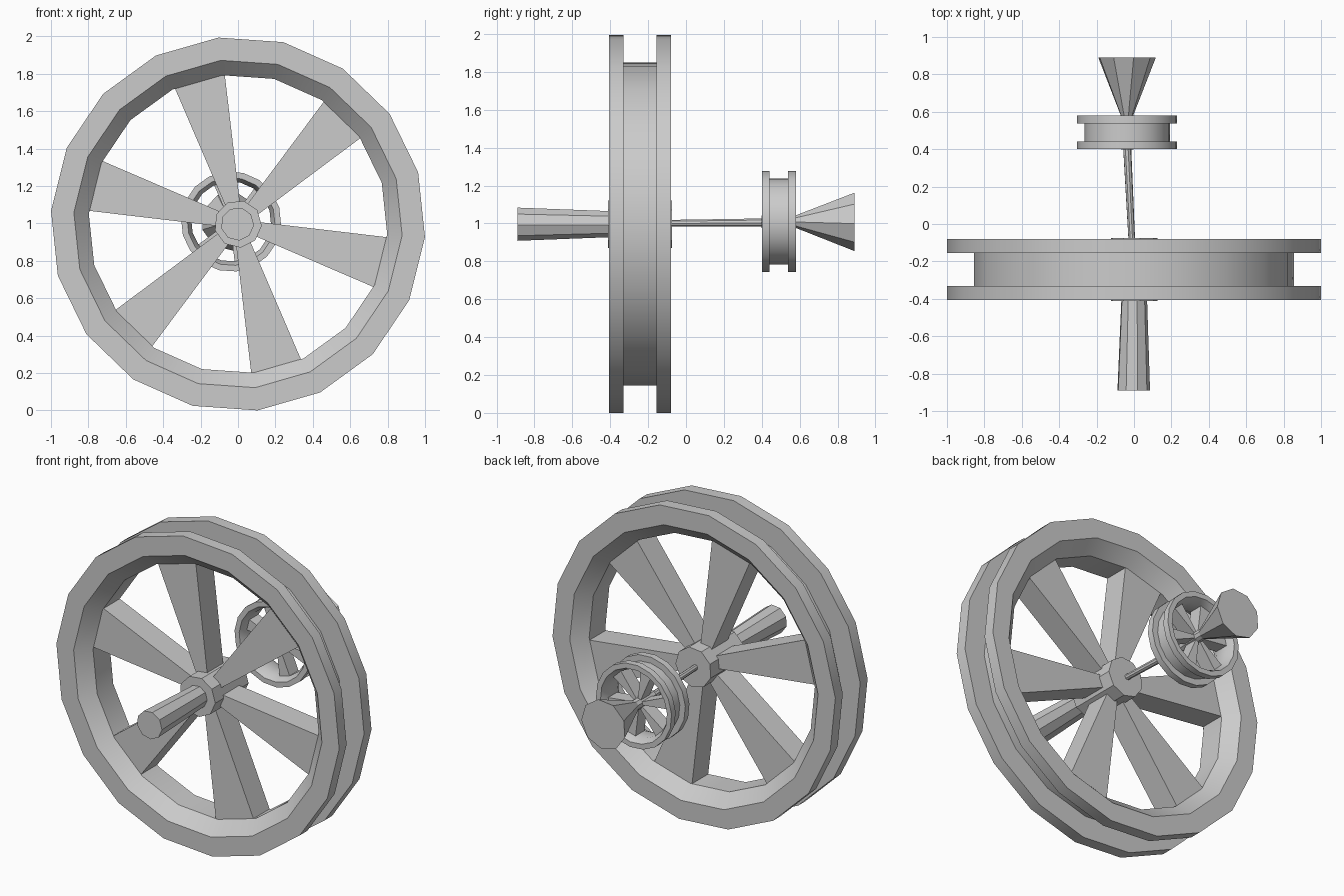
import bpy, bmesh, math
from mathutils import Vector

if "Cube" in bpy.data.objects:
    bpy.data.objects.remove(bpy.data.objects["Cube"])

SIDES = 18
PHASE = math.radians(-4)
# rim cross-section: (radius, offset along axle as fraction of half width)
RIM = [(1.0, -1), (1.0, -0.54), (0.855, -0.54), (0.855, 0.54), (1.0, 0.54), (1.0, 1),
       (0.878, 1), (0.798, 0.5), (0.798, -0.5), (0.878, -1)]


def finish(name, bm):
    bmesh.ops.recalc_face_normals(bm, faces=bm.faces)
    mesh = bpy.data.meshes.new(name)
    bm.to_mesh(mesh)
    bm.free()
    ob = bpy.data.objects.new(name, mesh)
    bpy.context.collection.objects.link(ob)
    bpy.ops.object.select_all(action='DESELECT')
    ob.select_set(True)
    bpy.context.view_layer.objects.active = ob
    bpy.ops.object.shade_smooth_by_angle(angle=math.radians(30))
    return ob


def rod(name, a, b, ra, rb, sides=9):
    """Tapered rod between two centres, with rings facing the y axis."""
    bm = bmesh.new()
    rings = []
    for c, r in ((a, ra), (b, rb)):
        ring = []
        for i in range(sides):
            t = PHASE + math.tau * i / sides
            ring.append(bm.verts.new(Vector(c) + Vector((r * math.cos(t), 0, r * math.sin(t)))))
        rings.append(ring)
        bm.faces.new(ring)
    for i in range(sides):
        j = (i + 1) % sides
        bm.faces.new((rings[0][i], rings[0][j], rings[1][j], rings[1][i]))
    return finish(name, bm)


def wheel(prefix, centre, radius, half):
    c = Vector(centre)

    def at(r, t, y, side=0.0):
        return c + Vector((radius * (r * math.cos(t) - side * math.sin(t)), y * half,
                           radius * (r * math.sin(t) + side * math.cos(t))))

    # grooved rim
    bm = bmesh.new()
    rings = [[bm.verts.new(at(r, PHASE + math.tau * i / SIDES, y)) for r, y in RIM]
             for i in range(SIDES)]
    n = len(RIM)
    for i in range(SIDES):
        p, q = rings[i], rings[(i + 1) % SIDES]
        for k in range(n):
            m = (k + 1) % n
            bm.faces.new((p[k], p[m], q[m], q[k]))
    finish(prefix + "_rim", bm)

    # hub
    hub = half * 1.03
    rod(prefix + "_hub", c - Vector((0, hub, 0)), c + Vector((0, hub, 0)),
        0.127 * radius, 0.127 * radius)

    # flared spokes
    for s in range(6):
        t = math.radians(45 + 60 * s)
        bm = bmesh.new()
        ends = []
        for r, w in ((0.1, 0.038), (0.788, 0.138)):
            ends.append([bm.verts.new(at(r, t, y, side)) for y, side in
                         ((-0.5, -w), (0.5, -w), (0.5, w), (-0.5, w))])
            bm.faces.new(ends[-1])
        for k in range(4):
            m = (k + 1) % 4
            bm.faces.new((ends[0][k], ends[0][m], ends[1][m], ends[1][k]))
        finish(f"{prefix}_spoke_{s + 1}", bm)


Z = 0.997
wheel("large_wheel", (0, -0.243, Z), 1.002, 0.163)
wheel("small_wheel", (-0.037, 0.49, 1.01), 0.268, 0.09)

# front handle, linking axle and flared rear end
rod("front_axle", (0, -0.40, Z), (-0.003, -0.89, Z), 0.07, 0.089)
rod("middle_axle", (-0.012, -0.09, Z + 0.004), (-0.037, 0.41, 1.005), 0.018, 0.022)
rod("rear_cone", (-0.038, 0.57, 1.01), (-0.04, 0.89, 1.01), 0.03, 0.157)
